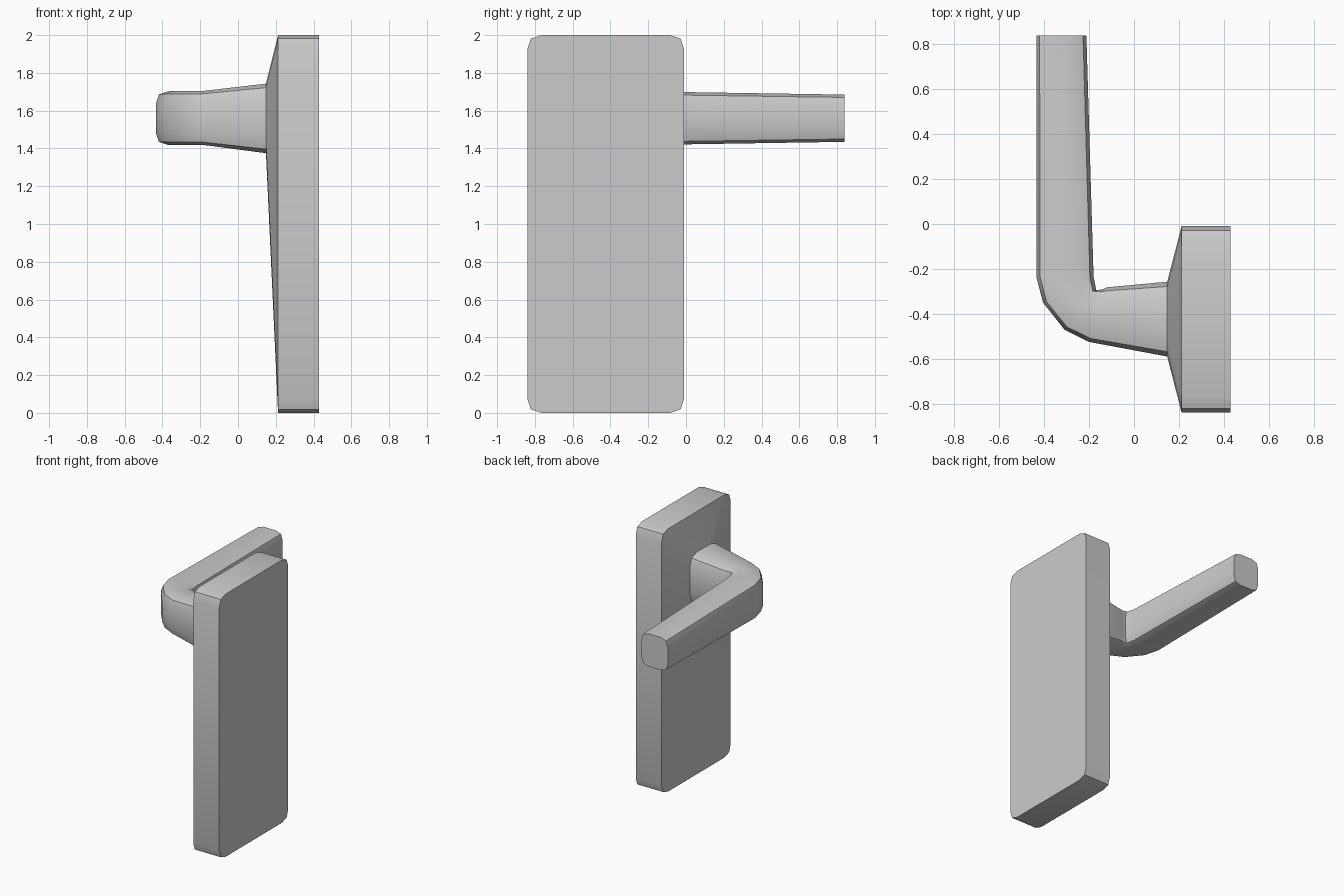
import bpy, bmesh, math
from mathutils import Vector

if "Cube" in bpy.data.objects:
    bpy.data.objects.remove(bpy.data.objects["Cube"])


def ring(outer, inner, z0, z1, c):
    """Upright rounded rectangle, 12 points, spanning outer -> inner in plan."""
    a, b = Vector(outer), Vector(inner)
    w = (b - a).length
    d = (b - a) / w
    near = c * 0.25
    quarter = [(0, c), (near, near), (c, 0)]
    uv = [(u, z0 + v) for u, v in quarter]
    uv += [(w - u, z0 + v) for u, v in reversed(quarter)]
    uv += [(w - u, z1 - v) for u, v in quarter]
    uv += [(u, z1 - v) for u, v in reversed(quarter)]
    return [(*(a + d * u), z) for u, z in uv]


def loft(name, rings):
    bm = bmesh.new()
    loops = [[bm.verts.new(p) for p in r] for r in rings]
    for r, s in zip(loops, loops[1:]):
        for i in range(12):
            j = (i + 1) % 12
            bm.faces.new((r[i], r[j], s[j], s[i]))
    bm.faces.new(loops[0])
    bm.faces.new(loops[-1])
    bmesh.ops.recalc_face_normals(bm, faces=bm.faces)
    me = bpy.data.meshes.new(name)
    bm.to_mesh(me)
    bm.free()
    ob = bpy.data.objects.new(name, me)
    bpy.context.collection.objects.link(ob)
    bpy.ops.object.select_all(action='DESELECT')
    ob.select_set(True)
    bpy.context.view_layer.objects.active = ob
    bpy.ops.object.shade_smooth_by_angle(angle=math.radians(30))
    return ob


# Back plate, tapered neck, bend and lever as one continuous loft
loft("door_handle", [
    # plate
    ring((0.43, -0.84), (0.43, -0.01), 0.0, 2.0, 0.075),
    ring((0.212, -0.84), (0.212, -0.01), 0.0, 2.0, 0.075),
    # neck
    ring((0.148, -0.59), (0.148, -0.257), 1.375, 1.743, 0.085),
    ring((-0.2, -0.525), (-0.12, -0.282), 1.418, 1.705, 0.066),
    # bend
    ring((-0.31, -0.47), (-0.137, -0.29), 1.418, 1.705, 0.066),
    ring((-0.405, -0.35), (-0.168, -0.295), 1.418, 1.705, 0.066),
    ring((-0.435, -0.235), (-0.18, -0.235), 1.418, 1.702, 0.066),
    # lever
    ring((-0.435, 0.84), (-0.212, 0.84), 1.435, 1.685, 0.06),
])
